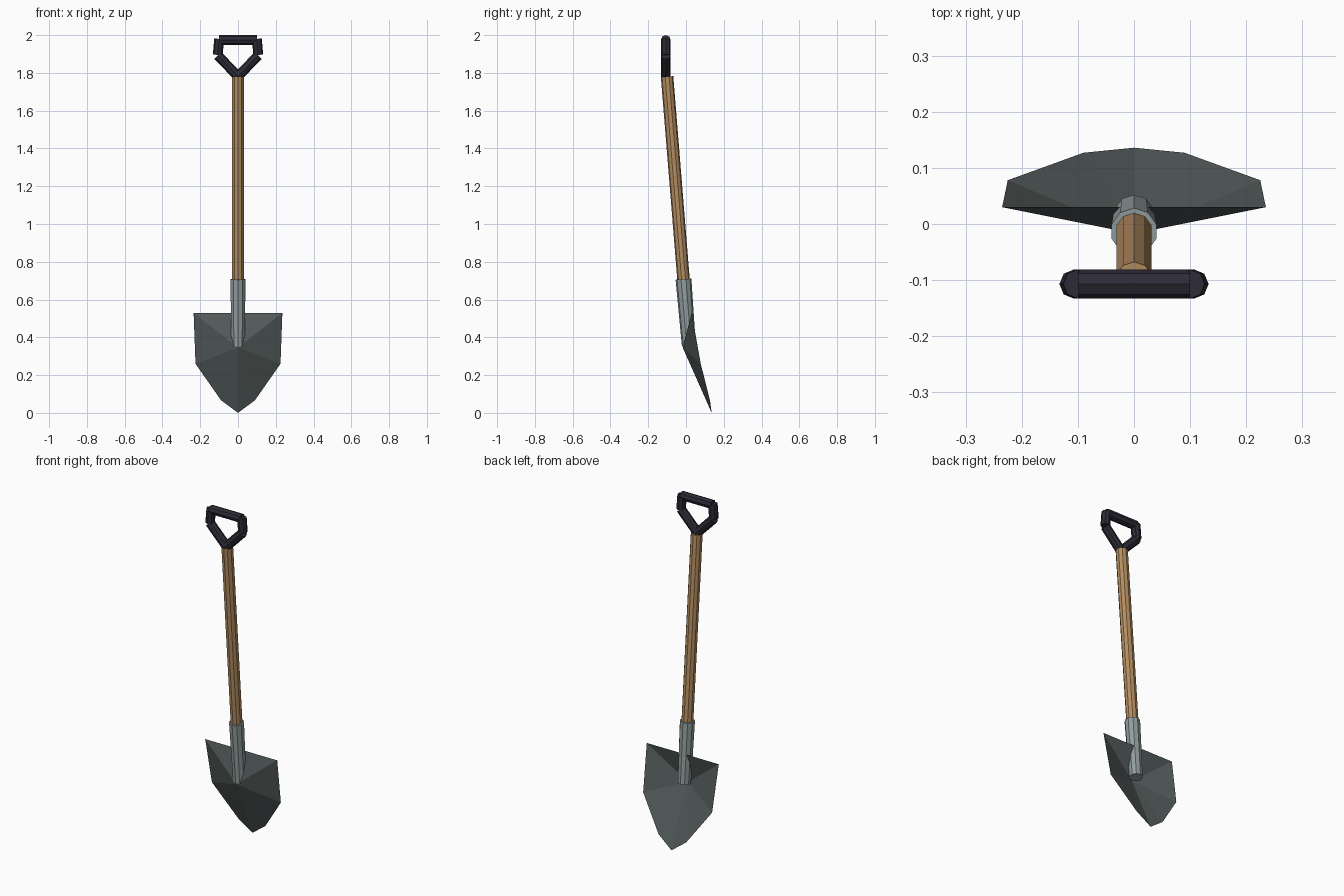
import bpy
from mathutils import Vector

cube = bpy.data.objects.get("Cube")
if cube:
    bpy.data.objects.remove(cube)


def material(name, rgb):
    m = bpy.data.materials.new(name)
    m.use_nodes = True
    colour = (*rgb, 1)
    m.diffuse_color = colour
    m.node_tree.nodes["Principled BSDF"].inputs["Base Color"].default_value = colour
    return m


wood = material("wood", (0.46, 0.27, 0.12))
steel = material("socket steel", (0.29, 0.34, 0.34))
dark_steel = material("blade steel", (0.085, 0.105, 0.102))
plastic = material("black plastic", (0.026, 0.024, 0.036))


def rod(name, start, end, r_start, r_end, sides, mat):
    """Flat-shaded tapered rod between two points."""
    start, end = Vector(start), Vector(end)
    axis = end - start
    bpy.ops.mesh.primitive_cone_add(vertices=sides, radius1=r_start, radius2=r_end,
                                    depth=axis.length, location=(start + end) / 2)
    ob = bpy.context.object
    ob.name = name
    ob.rotation_euler = Vector((0, 0, 1)).rotation_difference(axis).to_euler()
    ob.data.materials.append(mat)
    return ob


def shaft_point(z):
    """Point on the leaning centre line at a height."""
    return (0, 0.044 - 0.081 * z, z)


# Leaning shaft and the socket that holds it
rod("shaft", shaft_point(0.6), shaft_point(1.78), 0.033, 0.033, 10, wood)
rod("socket", shaft_point(0.354), shaft_point(0.708), 0.037, 0.042, 10, steel)

# Open D-shaped handle: grip, two uprights, two slanted arms
Y = -0.107
R = 0.026
rod("handle_grip", (-0.1, Y, 1.974), (0.1, Y, 1.974), R, R, 8, plastic)
for side, s in (("left", 1), ("right", -1)):
    rod(side + "_handle_upright", (s * 0.1, Y, 1.98), (s * 0.107, Y, 1.895), R, R, 8, plastic)
    rod(side + "_handle_arm", (s * 0.107, Y, 1.892), (0, Y, 1.782), R, R, 8, plastic)

# Pointed blade: a folded sheet fanned out from the base of the socket
half = [(0.235, 0.03, 0.53), (0.225, 0.078, 0.26), (0.09, 0.127, 0.067)]
rim = half + [(0, 0.136, 0)] + [(-x, y, z) for x, y, z in reversed(half)]
verts = [(0, -0.017, 0.345)] + rim
n = len(rim)
faces = [(0, i + 1, (i + 1) % n + 1) for i in range(n)]
mesh = bpy.data.meshes.new("blade")
mesh.from_pydata(verts, [], faces)
mesh.materials.append(dark_steel)
blade = bpy.data.objects.new("blade", mesh)
bpy.context.collection.objects.link(blade)
